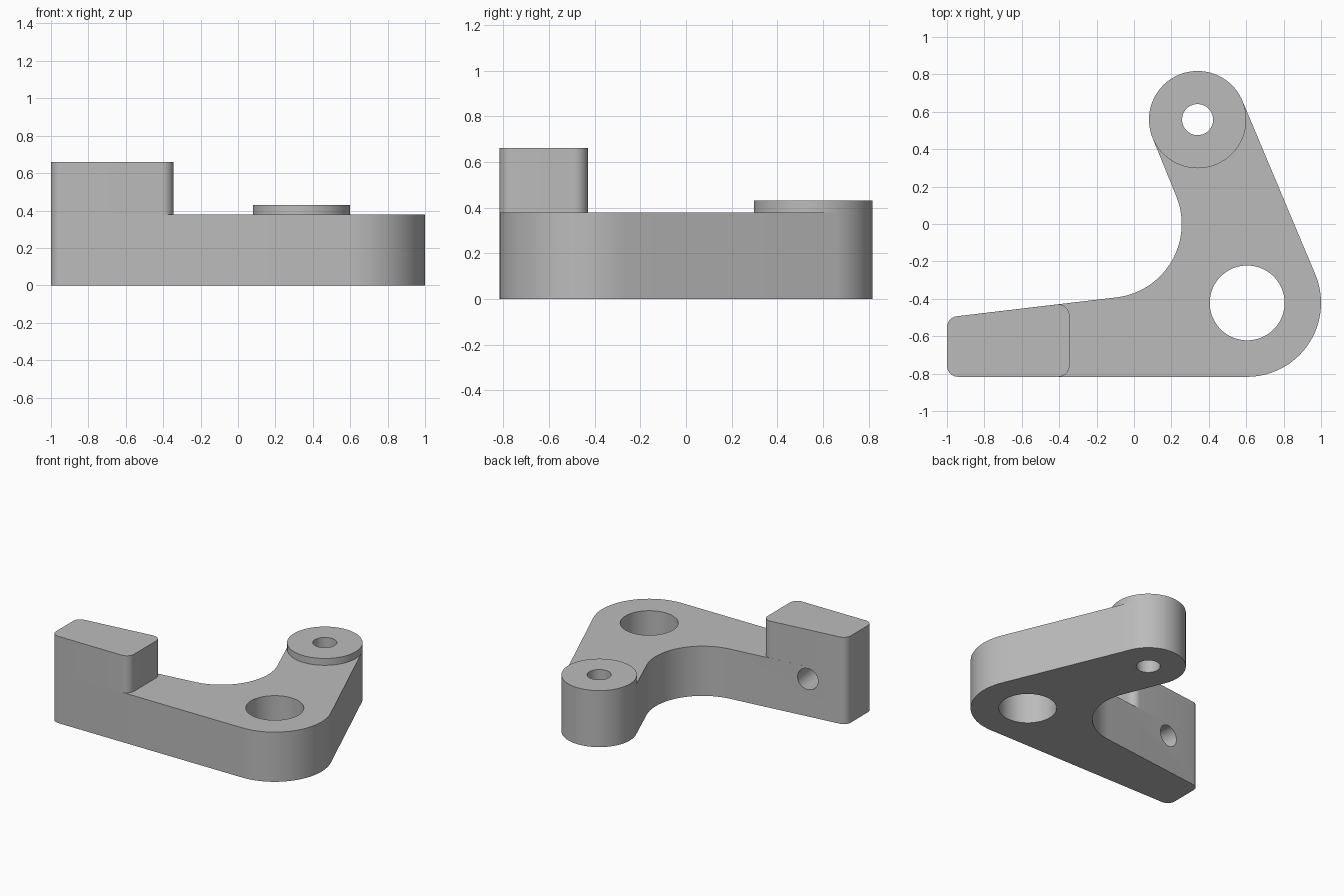
import bpy
import bmesh
from math import cos, sin, tan, radians
from mathutils import Matrix, Vector

cube = bpy.data.objects.get("Cube")
if cube:
    bpy.data.objects.remove(cube, do_unlink=True)

grey = bpy.data.materials.new("machined_grey")
grey.use_nodes = True
grey.diffuse_color = (0.5, 0.5, 0.5, 1)
grey.node_tree.nodes["Principled BSDF"].inputs["Base Color"].default_value = (0.5, 0.5, 0.5, 1)


def arc(centre, r, start, end, steps):
    """Points along an arc, angles in degrees."""
    angles = [radians(start + (end - start) * i / steps) for i in range(steps + 1)]
    return [(centre[0] + r * cos(a), centre[1] + r * sin(a)) for a in angles]


def circle(centre, r, start=0):
    return arc(centre, r, start, start + 360, 96)[:-1]


def prism(name, outline, bottom, top):
    """Solid with a flat outline pulled up from bottom to top."""
    bm = bmesh.new()
    face = bm.faces.new([bm.verts.new((x, y, bottom)) for x, y in outline])
    moved = bmesh.ops.extrude_face_region(bm, geom=[face], use_keep_orig=True)
    verts = [v for v in moved["geom"] if isinstance(v, bmesh.types.BMVert)]
    bmesh.ops.translate(bm, verts=verts, vec=(0, 0, top - bottom))
    bmesh.ops.recalc_face_normals(bm, faces=bm.faces)
    mesh = bpy.data.meshes.new(name)
    bm.to_mesh(mesh)
    bm.free()
    mesh.materials.append(grey)
    obj = bpy.data.objects.new(name, mesh)
    bpy.context.collection.objects.link(obj)
    return obj


def finish(obj, cutters=()):
    """Cut the holes, then smooth the curved sides."""
    bpy.ops.object.select_all(action="DESELECT")
    obj.select_set(True)
    bpy.context.view_layer.objects.active = obj
    for cutter in cutters:
        mod = obj.modifiers.new("hole", "BOOLEAN")
        mod.operation = "DIFFERENCE"
        mod.solver = "EXACT"
        mod.object = cutter
        bpy.ops.object.modifier_apply(modifier=mod.name)
    bpy.ops.object.shade_smooth_by_angle(angle=radians(30))


# Main dimensions
heel, boss = (0.605, -0.422), (0.34, 0.558)
lean, slope = 22.7, 6.7          # tilt of the upright arm and of the long arm's back
deck, block_top, boss_top = 0.378, 0.66, 0.43
corner = 0.06


def back_line(x):
    return -0.393 + tan(radians(slope)) * (x + 0.094)


def back_corner(x):
    return (x, back_line(x) - corner / cos(radians(slope)))


# Rounded end shared by the plate and the block
left_end = (arc(back_corner(-1 + corner), corner, 90 + slope, 180, 10)
            + arc((-1 + corner, -0.817 + corner), corner, 180, 270, 10))

# Bent lever plate
plate = prism("lever_plate",
              arc(heel, 0.395, -90, lean, 36)
              + arc(boss, 0.26, lean, lean + 180, 48)
              + arc((-0.14, 0), 0.395, lean, slope - 90, 36)
              + left_end, 0, deck)

# Raised block on the end of the long arm
block_x = -0.345 - corner
block = prism("end_block",
              left_end + arc((block_x, -0.817 + corner), corner, 270, 360, 10)
              + arc(back_corner(block_x), corner, 0, 90 + slope, 10), deck, block_top)

# Round boss on the short arm
collar = prism("pivot_boss", circle(boss, 0.26, lean), deck, boss_top)

# Hole cutters: large bore, pivot bore and a blind hole in the sloped back
bore = prism("main_bore_cutter", circle(heel, 0.2), -0.1, 0.6)
pin = prism("pivot_bore_cutter", circle(boss, 0.083), -0.1, 0.6)
blind = prism("blind_hole_cutter", circle((0, 0), 0.08), -0.25, 0.25)
blind.data.transform(Matrix.Translation(Vector((-0.7, back_line(-0.7), 0.285)))
                     @ Matrix.Rotation(radians(slope), 4, "Z")
                     @ Matrix.Rotation(radians(-90), 4, "X"))

finish(plate, (bore, pin, blind))
finish(collar, (pin,))
finish(block)
for cutter in (bore, pin, blind):
    bpy.data.objects.remove(cutter, do_unlink=True)
